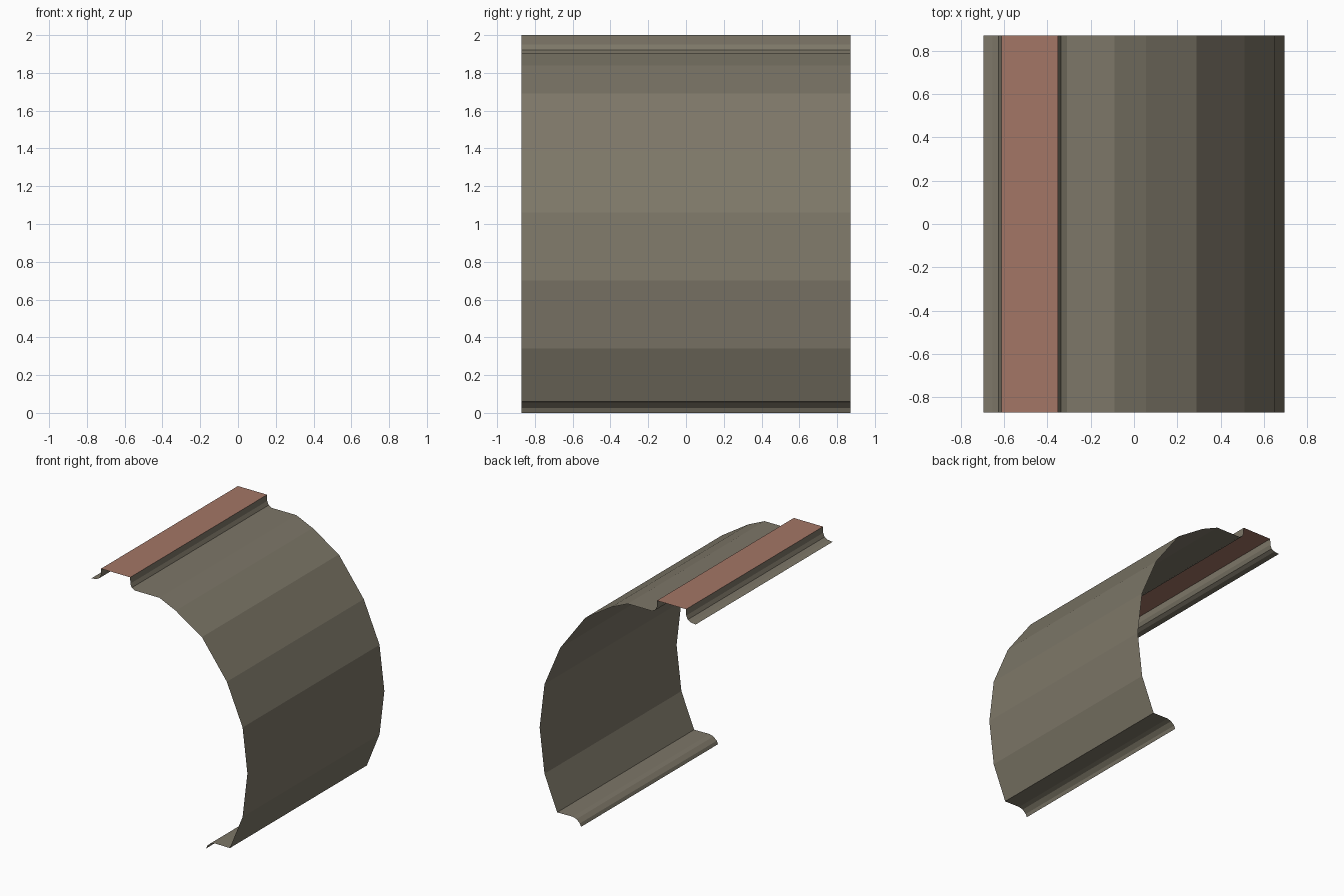
import bpy

if "Cube" in bpy.data.objects:
    bpy.data.objects.remove(bpy.data.objects["Cube"])

HALF_LENGTH = 0.87


def material(name, colour):
    m = bpy.data.materials.new(name)
    m.diffuse_color = (*colour, 1.0)
    m.use_nodes = True
    m.node_tree.nodes["Principled BSDF"].inputs["Base Color"].default_value = m.diffuse_color
    return m


def sheet(name, profile, mat):
    """Sweep an open x-z profile along y as a thin flat-faced sheet."""
    verts = [(x, s * HALF_LENGTH, z) for x, z in profile for s in (-1, 1)]
    faces = [(2 * i, 2 * i + 2, 2 * i + 3, 2 * i + 1) for i in range(len(profile) - 1)]
    mesh = bpy.data.meshes.new(name)
    mesh.from_pydata(verts, [], faces)
    mesh.materials.append(mat)
    obj = bpy.data.objects.new(name, mesh)
    bpy.context.collection.objects.link(obj)
    return obj


grey = material("warm grey", (0.205, 0.184, 0.138))
red_brown = material("red brown", (0.37, 0.18, 0.133))

# Flat raised cap along the top
CAP_LEFT, CAP_RIGHT = -0.61, -0.35
sheet("top_cap", [(CAP_LEFT, 2.0), (CAP_RIGHT, 2.0)], red_brown)

# Curved step under the cap's right edge, mirrored for the left edge
step = [(CAP_RIGHT, 2.0), (-0.349, 1.95), (-0.336, 1.92), (-0.308, 1.905)]
centre = CAP_LEFT + CAP_RIGHT
left_step = [(centre - x, z) for x, z in reversed(step)]
sheet("left_flange", [(-0.695, 1.90)] + left_step, grey)

# Big curved shell, from the cap's step round to the bottom lip
curve = [(-0.09, 1.905), (0.055, 1.84), (0.288, 1.69), (0.51, 1.39),
         (0.65, 1.06), (0.693, 0.70), (0.65, 0.34), (0.537, 0.06)]
lip = [(0.40, 0.062), (0.365, 0.052), (0.335, 0.025), (0.325, 0.0)]
sheet("curved_shell", step + curve + lip, grey)
